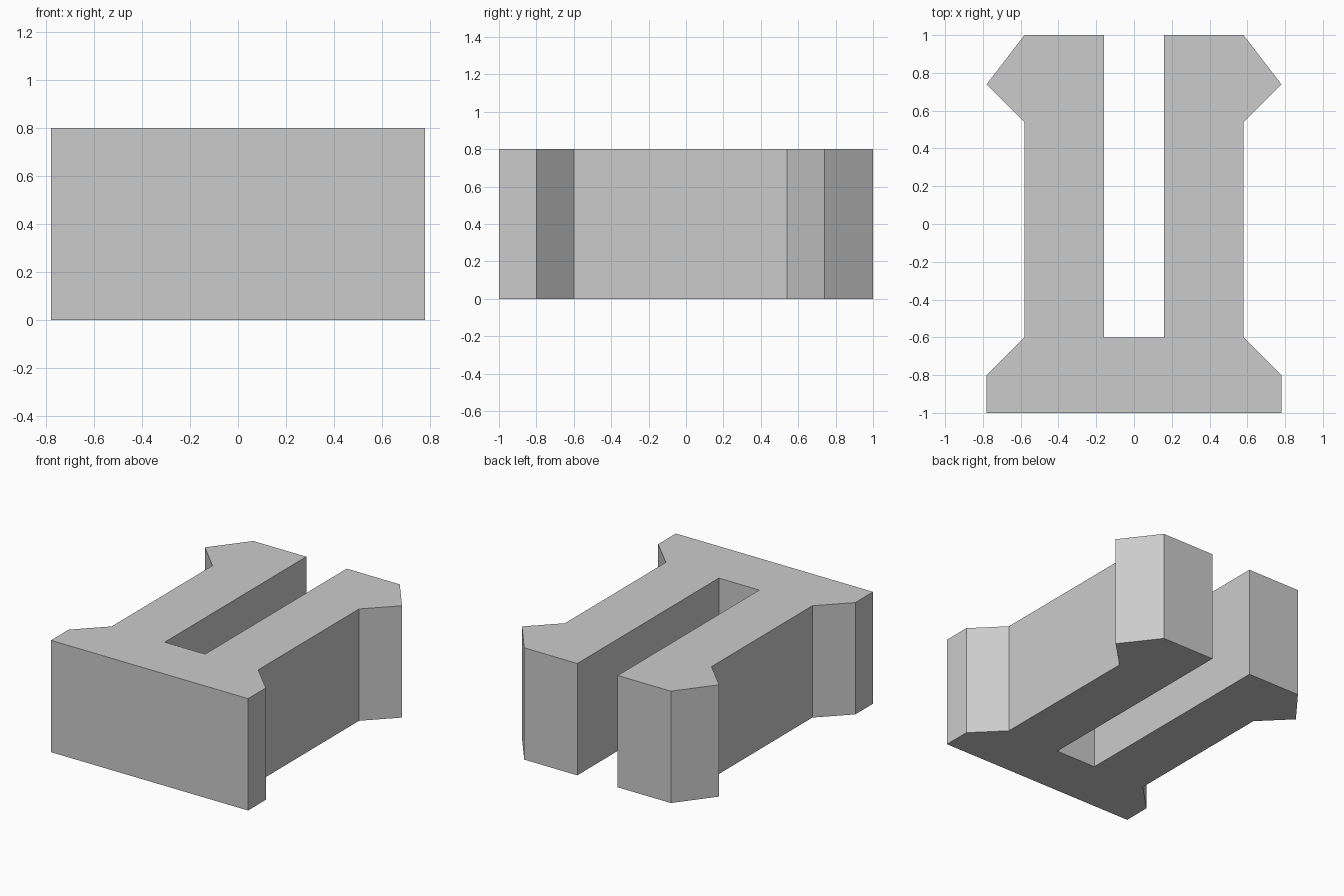
import bpy
import bmesh

cube = bpy.data.objects.get("Cube")
if cube:
    bpy.data.objects.remove(cube, do_unlink=True)

HEIGHT = 0.8

# Plain grey material
grey = bpy.data.materials.new("light_grey")
grey.use_nodes = True
colour = (0.6, 0.6, 0.6, 1)
grey.diffuse_color = colour
grey.node_tree.nodes["Principled BSDF"].inputs["Base Color"].default_value = colour

# Left half of the outline: flared base, straight prong, barbed tip, slot
half = [(0.78, -1), (0.78, -0.8), (0.58, -0.6), (0.58, 0.54),
        (0.78, 0.74), (0.58, 1), (0.16, 1), (0.16, -0.6)]
outline = half + [(-x, y) for x, y in reversed(half)]

# Extrude the mirrored outline into a solid clip
bm = bmesh.new()
base = bm.faces.new([bm.verts.new((x, y, 0)) for x, y in outline])
top = bmesh.ops.extrude_face_region(bm, geom=[base], use_keep_orig=True)
bmesh.ops.translate(bm, vec=(0, 0, HEIGHT),
                    verts=[v for v in top["geom"] if isinstance(v, bmesh.types.BMVert)])
bmesh.ops.recalc_face_normals(bm, faces=bm.faces)
mesh = bpy.data.meshes.new("snap_clip")
bm.to_mesh(mesh)
bm.free()
mesh.materials.append(grey)
bpy.context.collection.objects.link(bpy.data.objects.new("snap_clip", mesh))
